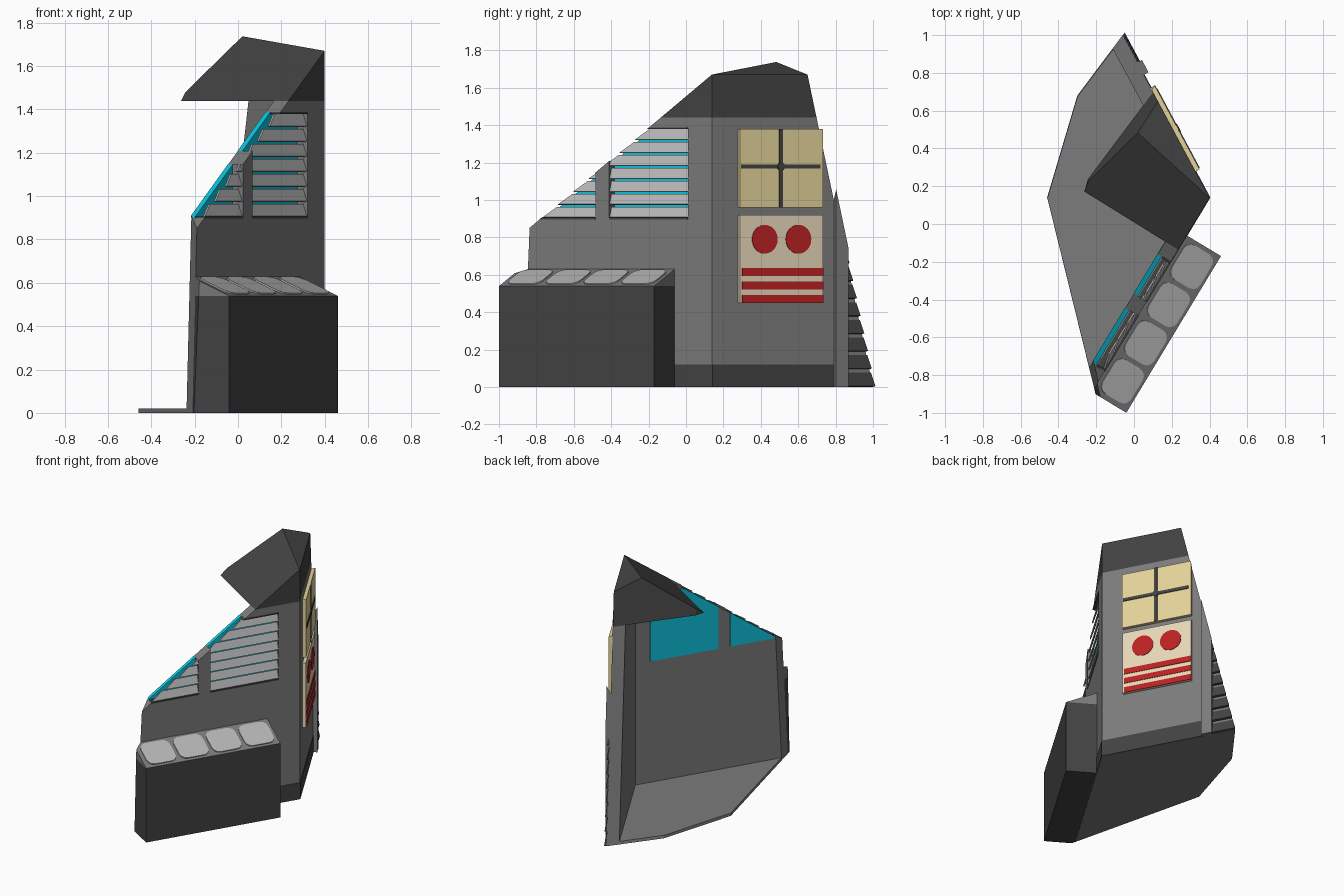
import bpy, bmesh, math
from mathutils import Vector

if "Cube" in bpy.data.objects:
    bpy.data.objects.remove(bpy.data.objects["Cube"])

def mat(name, r, g, b):
    m = bpy.data.materials.new(name)
    m.diffuse_color = (r, g, b, 1)
    m.use_nodes = True
    m.node_tree.nodes["Principled BSDF"].inputs["Base Color"].default_value = m.diffuse_color
    return m

GREY = mat("wall grey", .2, .2, .2)
DARK = mat("charcoal", .056, .056, .056)
LIGHT = mat("light grey", .48, .48, .48)
TEAL = mat("teal glass", .004, .56, .74)
YELLOW = mat("pale yellow", .78, .65, .32)
CREAM = mat("cream", .82, .70, .50)
RED = mat("red", .50, .016, .016)

CORNER = Vector((.4, .14, 0))

def frame(along, outward):
    a, o = Vector((*along, 0)), Vector((*outward, 0))
    return lambda p: CORNER + a * p[0] + o * p[1] + Vector((0, 0, p[2]))

A = frame((-.517, -.856), (.856, -.517))    # shuttered wall with bench
B = frame((-.472, .882), (.882, .472))      # wall with window and poster
W = lambda p: Vector(p)

# Broken-off faces of the chunk: point on plane, outward normal
CUTS = [((-.211, -.87, 0), (-.971, -.239, .034)),
        ((.16, -.09, 1.44), (-.379, -.612, 1)),
        ((-.06, 1, 0), (-.8, .6, .2155)),
        ((-.46, .14, 0), (-.959, .284, .125)),
        ((.4, .14, 1.67), (.344, .184, 1))]

def prism(f, pts, vec):
    """Convex prism in a wall frame (along, outward, z), trimmed by the cuts."""
    bm = bmesh.new()
    lo = [bm.verts.new(f(p)) for p in pts]
    hi = [bm.verts.new(f([p[i] + vec[i] for i in range(3)])) for p in pts]
    bm.faces.new(lo)
    bm.faces.new(hi)
    n = len(pts)
    for i in range(n):
        j = (i + 1) % n
        bm.faces.new((lo[i], lo[j], hi[j], hi[i]))
    bmesh.ops.recalc_face_normals(bm, faces=bm.faces[:])
    for co, no in CUTS:
        bmesh.ops.bisect_plane(bm, geom=bm.verts[:] + bm.edges[:] + bm.faces[:], dist=1e-5,
                               plane_co=co, plane_no=Vector(no).normalized(), clear_outer=True)
        rim = [e for e in bm.edges if e.is_boundary]
        if rim:
            bmesh.ops.holes_fill(bm, edges=rim, sides=0)
    bmesh.ops.recalc_face_normals(bm, faces=bm.faces[:])
    return bm

def box(f, s0, s1, o0, o1, z0, z1):
    return prism(f, [(s0, o0, z0), (s1, o0, z0), (s1, o1, z0), (s0, o1, z0)], (0, 0, z1 - z0))

def disc(f, s, o, z, r, t):
    pts = [(s + r * math.cos(k * math.pi / 12), o, z + r * math.sin(k * math.pi / 12)) for k in range(24)]
    return prism(f, pts, (0, t, 0))

def part(name, material, pieces):
    total = bmesh.new()
    for p in pieces:
        tmp = bpy.data.meshes.new("tmp")
        p.to_mesh(tmp)
        p.free()
        total.from_mesh(tmp)
        bpy.data.meshes.remove(tmp)
    me = bpy.data.meshes.new(name)
    total.to_mesh(me)
    total.free()
    me.materials.append(material)
    bpy.context.collection.objects.link(bpy.data.objects.new(name, me))

T = -.08                                    # wall thickness, inward
Z0, Z1, ZR = .9, 1.385, 1.44                # opening bottom, top, roof line
OPENINGS = [(.152, .643), (.73, 1.4)]

# Floor slab and solid roof chunk
part("floor", GREY, [prism(W, [(.4, .14, 0), (-.06, 1, 0), (-.3, .68, 0), (-.46, .14, 0),
                               (-.211, -.87, 0)], (0, 0, .02))])
part("roof", DARK, [prism(W, [A((0, 0, ZR)), A((1.2, 0, ZR)), (-.7, -.2, ZR), (-.7, .7, ZR),
                              B((1, 0, ZR))], (0, 0, .5))])

# Walls, built around the openings
part("shutter_wall", GREY, [box(A, 0, 1.4, T, 0, .02, Z0),
                            box(A, 0, OPENINGS[0][0], T, 0, Z0, ZR),
                            box(A, OPENINGS[0][1], OPENINGS[1][0], T, 0, Z0, Z1),
                            box(A, OPENINGS[0][0], 1.4, T, 0, Z1, ZR)])
part("window_wall", GREY, [box(B, 0, 1.2, T, 0, .02, ZR)])
part("skirting", DARK, [box(A, 0, 1.4, 0, .004, 0, .12), box(B, 0, .74, 0, .004, 0, .12)])

# Glass, louvres and sill strips in the openings
part("glass", TEAL, [box(A, a, b, T - .002, -.055, Z0, Z1) for a, b in OPENINGS])
pitch = (Z1 - Z0) / 7
slats = []
for a, b in OPENINGS:
    for k in range(7):
        z = Z0 + k * pitch + .004
        slats.append(prism(A, [(a, -.012, z), (a, -.004, z + .004), (a, -.024, z + pitch - .01),
                               (a, -.032, z + pitch - .014)], (b - a, 0, 0)))
part("louvres", LIGHT, slats)
part("opening_trim", DARK, [box(A, a, b, -.05, .003, z, z + .009)
                            for a, b in OPENINGS for z in (Z0 - .004, Z1 - .006)])

# Bench box with sloping lid and four pads
S0, S1, D = .234, 1.203, .212
part("bench", DARK, [box(A, S0, S1, 0, D, 0, .54)])
part("bench_lid", GREY, [prism(A, [(S0, 0, .54), (S0, D, .54), (S0, 0, .63)], (S1 - S0, 0, 0))])
pads = []
for k in range(4):
    s = .362 + .236 * k
    pts = []
    for cx, cy, a0 in ((1, 1, 0), (-1, 1, 90), (-1, -1, 180), (1, -1, 270)):
        for d in (0, 30, 60, 90):
            t = math.radians(a0 + d)
            o = .106 + cy * .043 + .045 * math.sin(t)
            pts.append((s + cx * .06 + .045 * math.cos(t), o, .63 - .09 * o / D - .002))
    pads.append(prism(A, pts, (0, .003, .008)))
part("bench_pads", LIGHT, pads)

# Lit window with glazing bars
Y = lambda y: (y - .14) / .882              # read y off the grid, get distance along wall
part("window_pane", YELLOW, [box(B, Y(.278), Y(.722), 0, .024, .96, 1.38)])
part("window_bars", DARK, [box(B, Y(.485), Y(.506), .024, .029, .96, 1.38),
                           box(B, Y(.285), Y(.705), .024, .029, 1.167, 1.19),
                           disc(B, Y(.495), .024, 1.178, .022, .008)])

# Poster with red dots and stripes
part("poster", CREAM, [box(B, Y(.278), Y(.722), 0, .022, .45, .92)])
part("poster_print", RED,
     [disc(B, Y(y), .022, .79, .077, .004) for y in (.41, .59)] +
     [box(B, Y(.29), Y(.722), .022, .026, z, z + .041) for z in (.45, .522, .594)])

# Pilaster and roller shutter at the broken end
part("pilaster", GREY, [box(B, Y(.79), Y(.855), 0, .028, 0, 1.3)])
part("roller_shutter", DARK,
     [prism(B, [(Y(.855), 0, z), (Y(.855), .016, z + .004), (Y(.855), .006, z + .076),
                (Y(.855), 0, z + .076)], (.3, 0, 0)) for z in [.001 + .094 * k for k in range(8)]])
